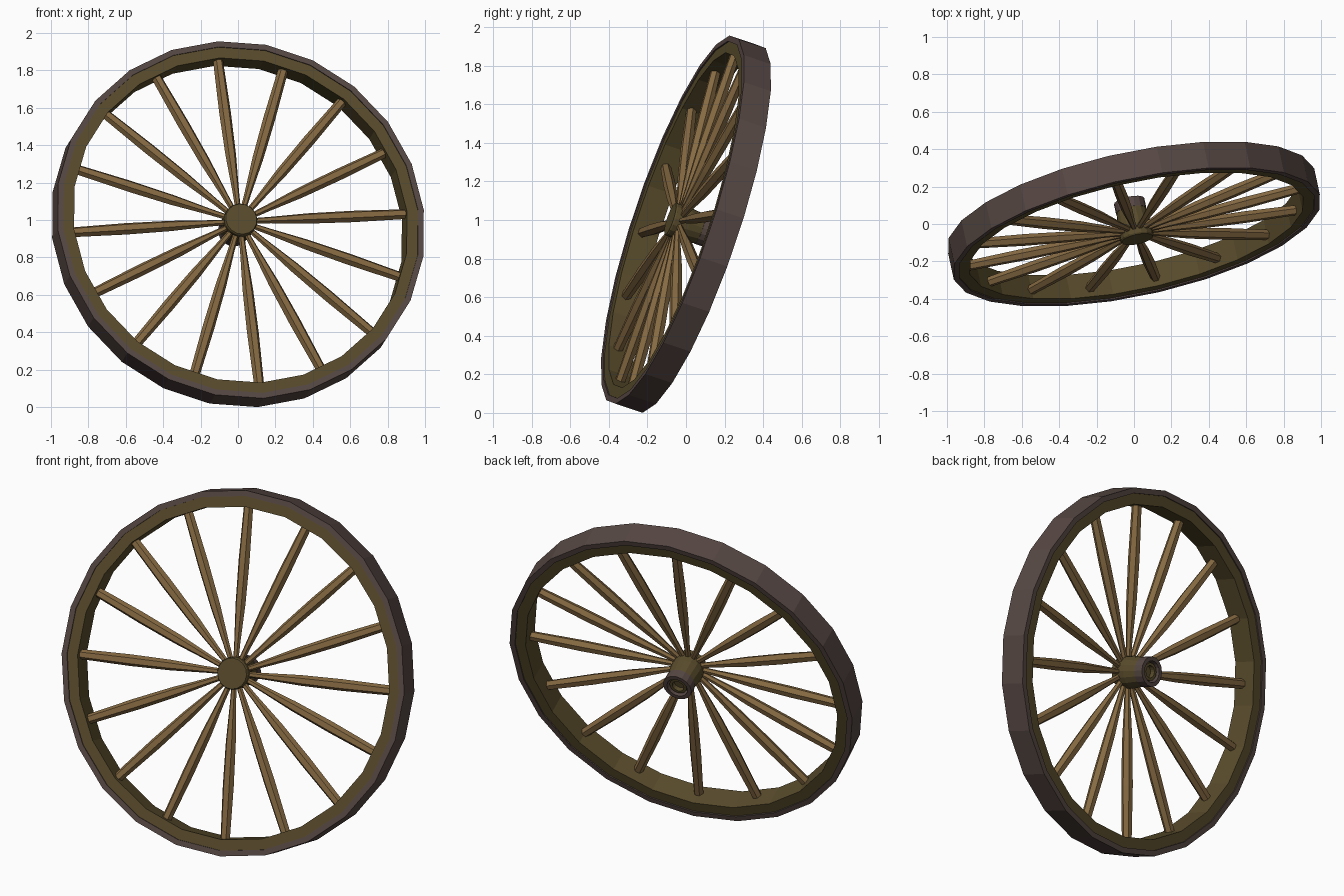
import bpy, bmesh, math
from mathutils import Matrix, Vector

if "Cube" in bpy.data.objects:
    bpy.data.objects.remove(bpy.data.objects["Cube"])

# Wheel frame: local z is the axle pointing to the front, local y points up the rim
n = Vector((0.2, -0.929, 0.312)).normalized()
v = Vector((-n.y, n.x, 0)).normalized()
u = n.cross(v)
CENTRE = Vector((0, 0, 0.978))
FRAME = Matrix((v, u, n)).transposed().to_4x4()
FRAME.translation = CENTRE
START = math.radians(-3.2)          # first spoke, clockwise from the top
SPOKES = 16


def material(name, rgb):
    m = bpy.data.materials.new(name)
    m.diffuse_color = (*rgb, 1)
    m.use_nodes = True
    m.node_tree.nodes["Principled BSDF"].inputs["Base Color"].default_value = m.diffuse_color
    return m


spoke_wood = material("spoke_wood", (0.24, 0.145, 0.055))
rim_wood = material("rim_wood", (0.10, 0.072, 0.025))
iron = material("iron", (0.095, 0.065, 0.057))


def finish(name, bm, mat):
    bmesh.ops.recalc_face_normals(bm, faces=bm.faces)
    mesh = bpy.data.meshes.new(name)
    bm.to_mesh(mesh)
    bm.free()
    mesh.transform(FRAME)
    mesh.materials.append(mat)
    ob = bpy.data.objects.new(name, mesh)
    bpy.context.collection.objects.link(ob)
    return ob


def lathe(name, profile, sides, mat, closed):
    """Turn (radius, axial) points about the axle; an open profile gets end caps."""
    bm = bmesh.new()
    rings = []
    for r, d in profile:
        ring = []
        for i in range(sides):
            t = START + i * math.tau / sides
            ring.append(bm.verts.new((r * math.sin(t), r * math.cos(t), d)))
        rings.append(ring)
    pairs = list(zip(rings, rings[1:]))
    if closed:
        pairs.append((rings[-1], rings[0]))
    else:
        bm.faces.new(rings[0])
        bm.faces.new(rings[-1])
    for a, b in pairs:
        for i in range(sides):
            j = (i + 1) % sides
            bm.faces.new((a[i], a[j], b[j], b[i]))
    return finish(name, bm, mat)


# Iron tyre and wooden rim
lathe("tyre", [(1.006, 0.075), (1.006, -0.075), (0.975, -0.075), (0.975, 0.075)],
      24, iron, True)
lathe("wooden_rim", [(0.976, 0.068), (0.976, -0.068), (0.915, -0.068), (0.915, 0.068)],
      24, rim_wood, True)

# Hub body with flat front cap, narrowing to the back
lathe("hub", [(0.085, 0.088), (0.09, 0.08), (0.09, 0.0), (0.078, -0.09),
              (0.05, -0.09), (0.05, -0.118), (0.034, -0.118), (0.034, -0.09)],
      16, rim_wood, False)
# Iron band round the back end of the hub
lathe("hub_band", [(0.083, -0.075), (0.083, -0.13), (0.06, -0.13), (0.06, -0.075)],
      16, iron, True)

# Tapered six-sided spokes: (distance from axle, half width, axial offset)
SECTIONS = [(0.06, 0.015, 0.045), (0.17, 0.018, 0.042), (0.38, 0.029, 0.034),
            (0.62, 0.032, 0.026), (0.93, 0.027, 0.016)]
bm = bmesh.new()
for k in range(SPOKES):
    turn = Matrix.Rotation(-(START + k * math.tau / SPOKES), 4, 'Z')
    rings = []
    for y, r, d in SECTIONS:
        rings.append([bm.verts.new(turn @ Vector((r * math.cos(i * math.tau / 6), y,
                                                  d + r * math.sin(i * math.tau / 6))))
                      for i in range(6)])
    for a, b in zip(rings, rings[1:]):
        for i in range(6):
            j = (i + 1) % 6
            bm.faces.new((a[i], a[j], b[j], b[i]))
    bm.faces.new(rings[0])
    bm.faces.new(rings[-1])
finish("spokes", bm, spoke_wood)
